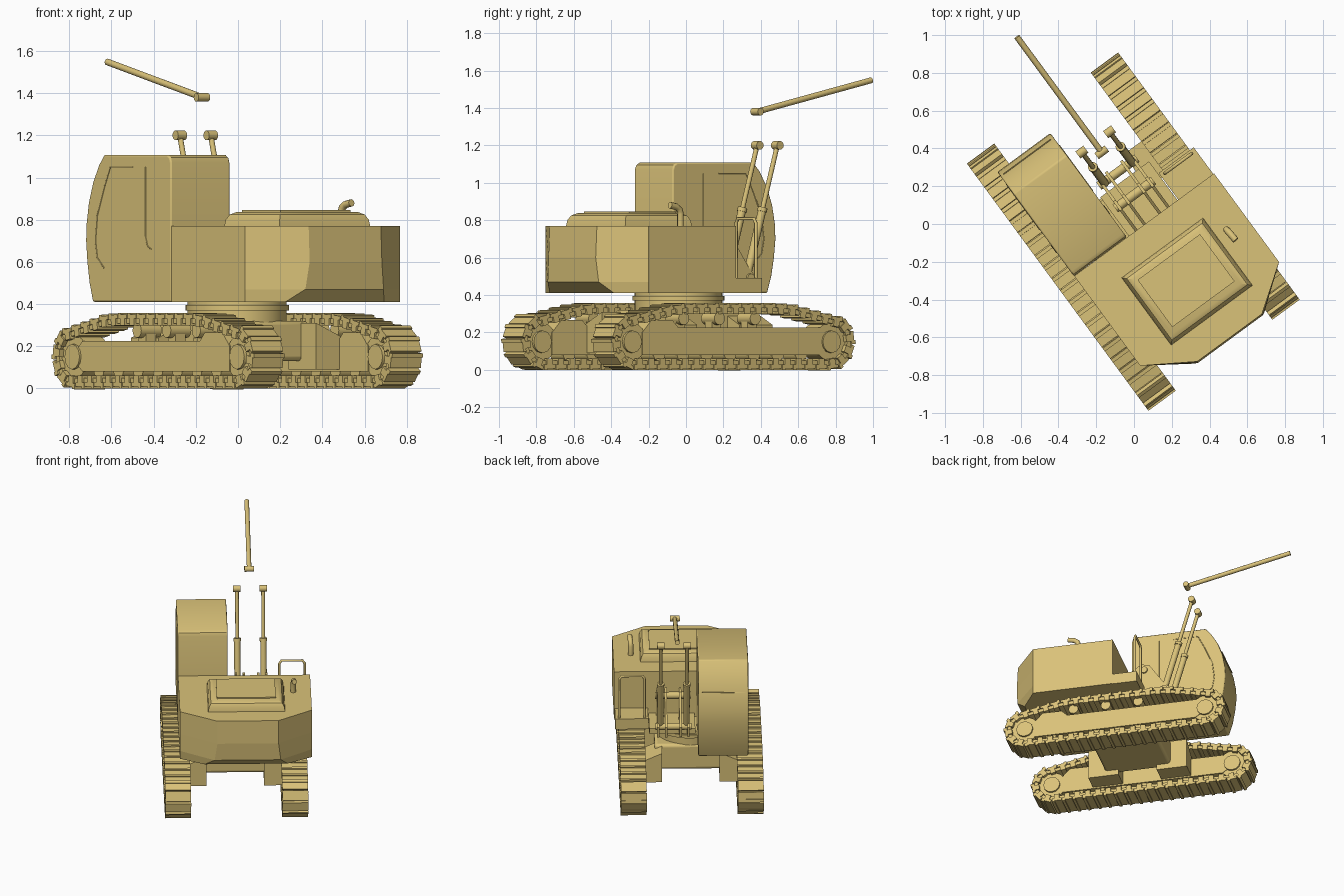
import bpy, bmesh, math
from mathutils import Vector, Matrix

TURN = math.radians(36.3)   # whole machine is turned about z
MID = -0.027                # centre line of the undercarriage
BOOM = 0.094                # centre line of the boom mount

if "Cube" in bpy.data.objects:
    bpy.data.objects.remove(bpy.data.objects["Cube"])

paint = bpy.data.materials.new("tan_paint")
paint.use_nodes = True
tan = (0.70, 0.54, 0.19, 1)
paint.diffuse_color = tan
paint.node_tree.nodes["Principled BSDF"].inputs["Base Color"].default_value = tan


def finish(name, bm, smooth=False, bevel=0):
    bmesh.ops.recalc_face_normals(bm, faces=bm.faces)
    me = bpy.data.meshes.new(name)
    bm.to_mesh(me)
    bm.free()
    me.materials.append(paint)
    ob = bpy.data.objects.new(name, me)
    bpy.context.collection.objects.link(ob)
    ob.rotation_euler.z = TURN
    if bevel:
        mod = ob.modifiers.new("Bevel", "BEVEL")
        mod.width, mod.segments, mod.limit_method = bevel, 3, "ANGLE"
        mod.angle_limit = math.radians(40)
    if smooth or bevel:
        bpy.ops.object.select_all(action="DESELECT")
        ob.select_set(True)
        bpy.context.view_layer.objects.active = ob
        bpy.ops.object.shade_smooth_by_angle(angle=math.radians(35))
    return ob


def loft(bm, rings):
    loops = [[bm.verts.new(p) for p in ring] for ring in rings]
    for a, b in zip(loops, loops[1:]):
        for i in range(len(a)):
            j = (i + 1) % len(a)
            bm.faces.new((a[i], a[j], b[j], b[i]))
    bm.faces.new(loops[0])
    bm.faces.new(loops[-1])


def box(name, lo, hi, bevel=0):
    bm = bmesh.new()
    add_box(bm, lo, hi)
    return finish(name, bm, bevel=bevel)


def add_box(bm, lo, hi, frame=Matrix()):
    size = Vector(hi) - Vector(lo)
    mid = (Vector(hi) + Vector(lo)) / 2
    m = frame @ Matrix.Translation(mid) @ Matrix.Diagonal((*size, 1))
    bmesh.ops.create_cube(bm, size=1, matrix=m)


def side_prism(name, pts, x0, x1, smooth=False, bevel=0):
    bm = bmesh.new()
    loft(bm, [[(x, y, z) for y, z in pts] for x in (x0, x1)])
    return finish(name, bm, smooth, bevel)


def rod(name, a, b, r, sides=12):
    a, b = Vector(a), Vector(b)
    bm = bmesh.new()
    turn = (b - a).to_track_quat("Z", "Y").to_matrix().to_4x4()
    bmesh.ops.create_cone(bm, cap_ends=True, segments=sides, radius1=r, radius2=r,
                          depth=(b - a).length, matrix=Matrix.Translation((a + b) / 2) @ turn)
    return finish(name, bm, smooth=True)


def pin(name, x, y, z, half, r, sides=16):
    return rod(name, (x - half, y, z), (x + half, y, z), r, sides)


def pipe(name, pts, r):
    cu = bpy.data.curves.new(name, "CURVE")
    cu.dimensions, cu.bevel_depth, cu.bevel_resolution = "3D", r, 2
    cu.use_fill_caps = True
    sp = cu.splines.new("POLY")
    sp.points.add(len(pts) - 1)
    for p, co in zip(sp.points, pts):
        p.co = (*co, 1)
    cu.materials.append(paint)
    ob = bpy.data.objects.new(name, cu)
    bpy.context.collection.objects.link(ob)
    ob.rotation_euler.z = TURN


# Track outline: flat bottom, round ends, sloped shoulders, flat top
def track_path(inset):
    r = 0.15 - inset
    right = [(0.66 + r * math.cos(t), 0.15 + r * math.sin(t))
             for t in [math.radians(-90 + 15 * i) for i in range(11)]]
    right += [(0.40, 0.35 - inset), (0.30, 0.358 - inset)]
    left = [(-y, z) for y, z in reversed(right)]
    return [Vector((0, y - 0.03, z)) for y, z in right + left]


def walk(path, count):
    ring = path + path[:1]
    lens = [(b - a).length for a, b in zip(ring, ring[1:])]
    step = sum(lens) / count
    for k in range(count):
        d = k * step
        for a, b, n in zip(ring, ring[1:], lens):
            if d <= n:
                yield a.lerp(b, d / n), (b - a).normalized(), step
                break
            d -= n


def track(side, cx):
    half = 0.09
    # Belt ring
    bm = bmesh.new()
    rings = []
    for x, inset in ((-half + .01, .022), (half - .01, .022), (half - .01, .05), (-half + .01, .05)):
        rings.append([bm.verts.new(p + Vector((cx + x, 0, 0))) for p in track_path(inset)])
    for a, b in zip(rings, rings[1:] + rings[:1]):
        for i in range(len(a)):
            j = (i + 1) % len(a)
            bm.faces.new((a[i], a[j], b[j], b[i]))
    finish(side + "_track_belt", bm)
    # Shoes with a raised grouser and inner links
    bm = bmesh.new()
    for p, t, step in walk(track_path(0.02), 46):
        n = Vector((1, 0, 0)).cross(t)
        frame = Matrix((Vector((1, 0, 0)), t, n)).transposed().to_4x4()
        frame.translation = p + Vector((cx, 0, 0))
        out = -1 if n.dot(p - Vector((0, -0.03, 0.17))) > 0 else 1
        for w, l0, l1, z0, z1 in ((half, -.47, .47, -.007, .012), (half, -.47, -.2, .0, .02),
                                  (half, -.25, .25, -.04, -.005)):
            zs = sorted((-out * z0, -out * z1))
            add_box(bm, (-w, l0 * step, zs[0]), (w, l1 * step, zs[1]), frame)
    finish(side + "_track_shoes", bm)
    # Frame beam, end wheels and rollers
    side_prism(side + "_track_frame", [(-.62, .08), (.56, .08), (.60, .11), (.60, .19), (.56, .225),
               (-.38, .225), (-.42, .265), (-.56, .265), (-.62, .2)], cx - .07, cx + .07)
    for name, y in (("idler", 0.63), ("sprocket", -0.69)):
        pin(f"{side}_{name}", cx, y, .15, .065, .102, 20)
        pin(f"{side}_{name}_hub", cx, y, .15, .08, .06, 12)
    for i in range(3):
        y = 0.137 - 0.237 * i
        pin(f"{side}_top_roller_{i}", cx, y, .275, .06, .035)
        box(f"{side}_roller_bracket_{i}", (cx - .03, y - .03, .22), (cx + .03, y + .03, .28))
    for i in range(7):
        pin(f"{side}_bottom_roller_{i}", cx, -.5 + .157 * i, .085, .06, .04)


track("left", MID - 0.407)
track("right", MID + 0.407)

# Undercarriage centre and slewing ring
box("carbody", (MID - .25, -.27, .13), (MID + .25, .21, .32), .02)
for s in (-1, 1):
    for y in (-.3, .2):
        bm = bmesh.new()
        loft(bm, [[(MID + s * x, y + dy, z) for dy, z in ((-.09, .09), (.13, .09), (.13, top), (-.09, top))]
                  for x, top in ((.2, .31), (.36, .24))])
        finish("carbody_leg", bm)
rod("slewing_ring", (MID, -.03, .30), (MID, -.03, .42), .235, 40)
rod("slewing_flange", (MID, -.03, .37), (MID, -.03, .395), .245, 40)

# Upper body with angled counterweight, tucked in underneath
def body_ring(z, rear, x0, x1):
    return [(x, y, z) for x, y in ((-.418, -.035), (.5, -.035), (.5, -.617),
                                   (x1, rear), (x0, rear), (-.418, -.624))]


bm = bmesh.new()
loft(bm, [body_ring(.41, -.72, -.25, .33), body_ring(.47, -.785, -.18, .28),
          body_ring(.60, -.793, -.161, .264), body_ring(.77, -.785, -.161, .264)])
finish("upper_body", bm)

# Engine hood
bm = bmesh.new()
loft(bm, [[(x, y, z) for x, y in ((-.222 + i, -.634 + i), (.314 - i, -.634 + i),
                                  (.314 - i, -.19 - i), (-.222 + i, -.19 - i))]
          for z, i in ((.765, 0), (.80, .006), (.825, .02), (.837, .045))])
finish("engine_hood", bm, smooth=True)
box("hood_lid", (-.16, -.56, .83), (.25, -.25, .845))

# Exhaust pipe
pipe("exhaust", [(.377, -.314, .76), (.377, -.314, .835), (.378, -.322, .858),
                 (.38, -.345, .872), (.383, -.388, .88)], .018)

# Cab with a bowed front
front = [(.594, .41), (.622, .5), (.64, .6), (.65, .7), (.646, .78), (.628, .88),
         (.592, .98), (.545, 1.06), (.505, 1.107)]
side_prism("cab", [(-.034, .41)] + front + [(-.005, 1.107), (-.025, 1.095), (-.034, 1.07)],
           -.42, -.072, smooth=True, bevel=.008)
for name, x in (("left", -.42), ("right", -.072)):
    pipe(name + "_window_seam", [(x, .27, 1.05), (x, .45, 1.05), (x, .50, .95), (x, .555, .82), (x, .57, .7),
                                 (x, .555, .62), (x, .50, .57)], .003)
    pipe(name + "_door_seam", [(x, .17, 1.05), (x, .17, .72), (x, .15, .67), (x, .12, .66)], .003)
pipe("cab_front_seam", [(-.40, .622, .91), (-.09, .622, .91)], .003)

# Step and handrail
box("step", (.265, -.04, .41), (.495, .14, .49))
pipe("handrail", [(.29, .12, .48), (.29, .12, .785), (.305, .12, .808), (.45, .12, .808),
                  (.467, .12, .785), (.467, .12, .48)], .009)

# Boom mount: deck, side plates and cross pins
box("mount_deck", (-.06, -.05, .41), (.26, .22, .45))
for x in (-.105, -.05, .05, .105):
    side_prism("mount_plate", [(-.05, .42), (.30, .42), (.31, .50), (.27, .54), (.16, .70), (.10, .71),
                               (-.05, .60)], BOOM + x - .008, BOOM + x + .008)
pin("boom_pin", BOOM, .125, .66, .125, .025)
pin("ram_pin", BOOM, .272, .49, .125, .024)

# Lift rams, raised
for x in (-.091, .091):
    foot, tip = Vector((BOOM + x, .265, .49)), Vector((BOOM + x, .47, 1.2))
    knee = foot.lerp(tip, .5)
    rod("ram_barrel", foot, knee, .022)
    rod("ram_collar", knee, foot.lerp(tip, .53), .026)
    rod("ram_rod", knee, tip, .013)
    pin("ram_eye", BOOM + x, .47, 1.2, .026, .023)

# Loose upper ram rod
rod("upper_rod", (.087, .407, 1.38), (.087, 1.165, 1.548), .016)
pin("upper_rod_eye", .087, .407, 1.38, .034, .02)
